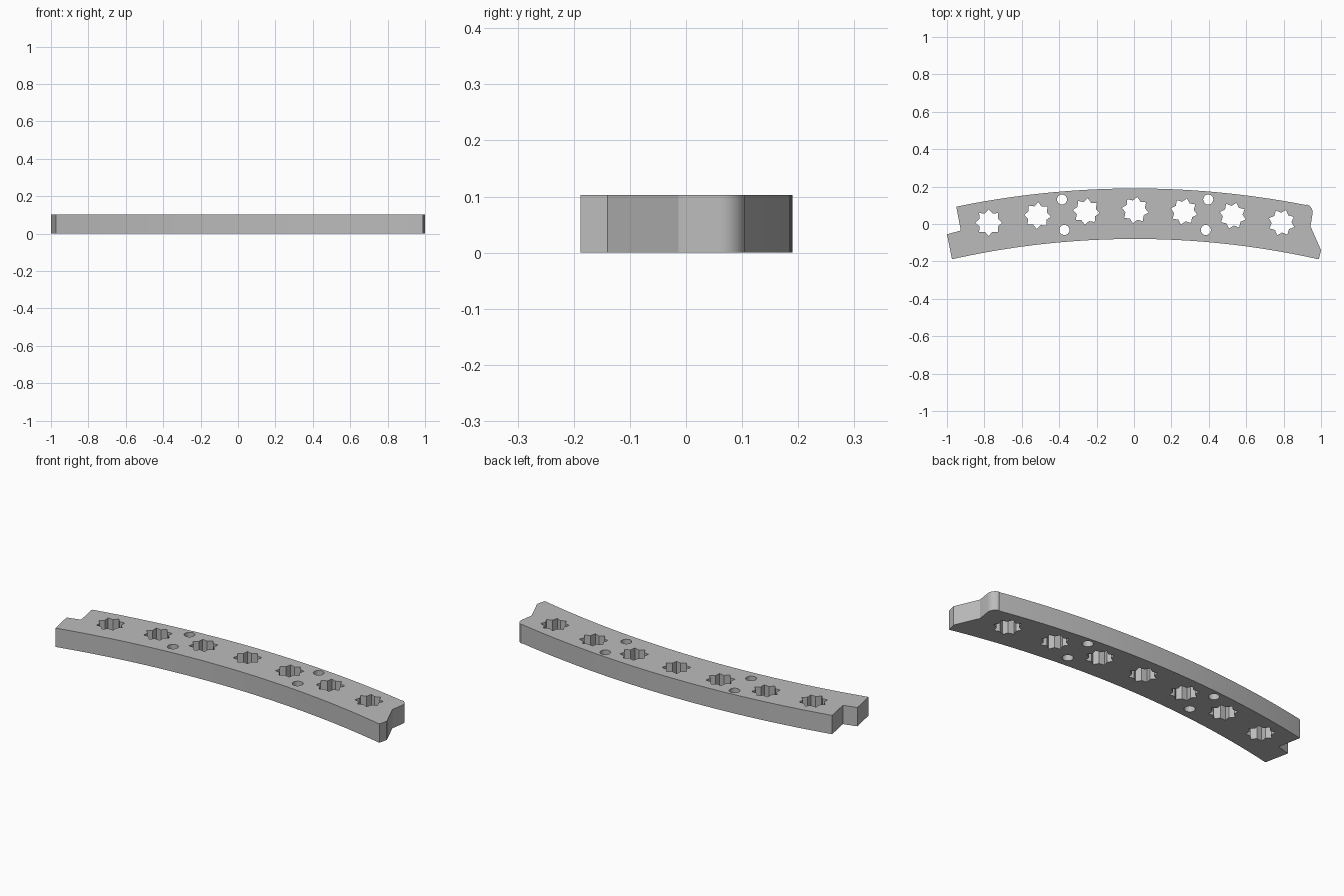
import bpy, bmesh
from math import sin, cos, asin, pi, radians

if "Cube" in bpy.data.objects:
    bpy.data.objects.remove(bpy.data.objects["Cube"], do_unlink=True)

HEIGHT = 0.103
CX, CY = 0.006, -4.56            # centre of the arc
R_OUT, R_MID, R_IN = 4.75, 4.634, 4.48


def on_arc(radius, angle):
    return CX + radius * sin(angle), CY + radius * cos(angle)


def arc(radius, x0, x1, n=40):
    a0, a1 = asin((x0 - CX) / radius), asin((x1 - CX) / radius)
    return [on_arc(radius, a0 + (a1 - a0) * i / n) for i in range(n + 1)]


def star(cx, cy, turn, outer=0.072, inner=0.053, tips=8):
    return [(cx + r * sin(turn + pi * i / tips), cy + r * cos(turn + pi * i / tips))
            for i in range(2 * tips) for r in [inner if i % 2 else outer]]


def circle(cx, cy, r=0.027, n=32):
    return [(cx + r * cos(2 * pi * i / n), cy + r * sin(2 * pi * i / n)) for i in range(n)]


# Rounded corner at the upper left-hand end
corner = [(0.912 + 0.043 * sin(radians(a)), 0.063 + 0.043 * cos(radians(a)))
          for a in range(18, 100, 8)]

# Curved bar outline with a notch at one end and a hooked nose at the other
outline = arc(R_OUT, -0.95, 0.918) + corner
outline += [(0.944, -0.013), (1.0, -0.14), (0.988, -0.188)]
outline += arc(R_IN, 0.985, -0.973)
outline += [(-1.0, -0.055), (-0.926, -0.035)]

# Star sockets, evenly following the arc, and four pin holes
holes = []
for x in (-0.783, -0.522, -0.261, 0, 0.261, 0.522, 0.783):
    a = asin(x / R_MID)
    holes.append(star(*on_arc(R_MID, a), a + radians(9.7)))
for side in (-1, 1):
    holes.append(circle(CX + side * 0.391, 0.131))
    holes.append(circle(CX + side * 0.378, -0.032))

# Filled flat profile, extruded to thickness
curve = bpy.data.curves.new("curved_bar", "CURVE")
curve.dimensions = "2D"
curve.fill_mode = "BOTH"
curve.extrude = HEIGHT / 2
for points in [outline] + holes:
    spline = curve.splines.new("POLY")
    spline.points.add(len(points) - 1)
    for p, (x, y) in zip(spline.points, points):
        p.co = (x, y, HEIGHT / 2, 1)
    spline.use_cyclic_u = True

bar = bpy.data.objects.new("curved_bar", curve)
bar.location.z = HEIGHT / 2
bpy.context.collection.objects.link(bar)
bpy.ops.object.select_all(action="DESELECT")
bar.select_set(True)
bpy.context.view_layer.objects.active = bar
bpy.ops.object.convert(target="MESH")
bar = bpy.context.view_layer.objects.active

# Weld the caps to the walls and stand the bar on the floor
bm = bmesh.new()
bm.from_mesh(bar.data)
bmesh.ops.remove_doubles(bm, verts=bm.verts, dist=0.0005)
bmesh.ops.recalc_face_normals(bm, faces=bm.faces)
low = min(v.co.z for v in bm.verts)
bmesh.ops.translate(bm, verts=bm.verts, vec=(0, 0, -low))
bm.to_mesh(bar.data)
bm.free()
bar.location.z = 0
bpy.ops.object.shade_smooth_by_angle(angle=radians(20))

# Plain grey finish
grey = bpy.data.materials.new("grey")
grey.use_nodes = True
color = (0.5, 0.5, 0.5, 1)
grey.diffuse_color = color
grey.node_tree.nodes["Principled BSDF"].inputs["Base Color"].default_value = color
bar.data.materials.clear()
bar.data.materials.append(grey)
